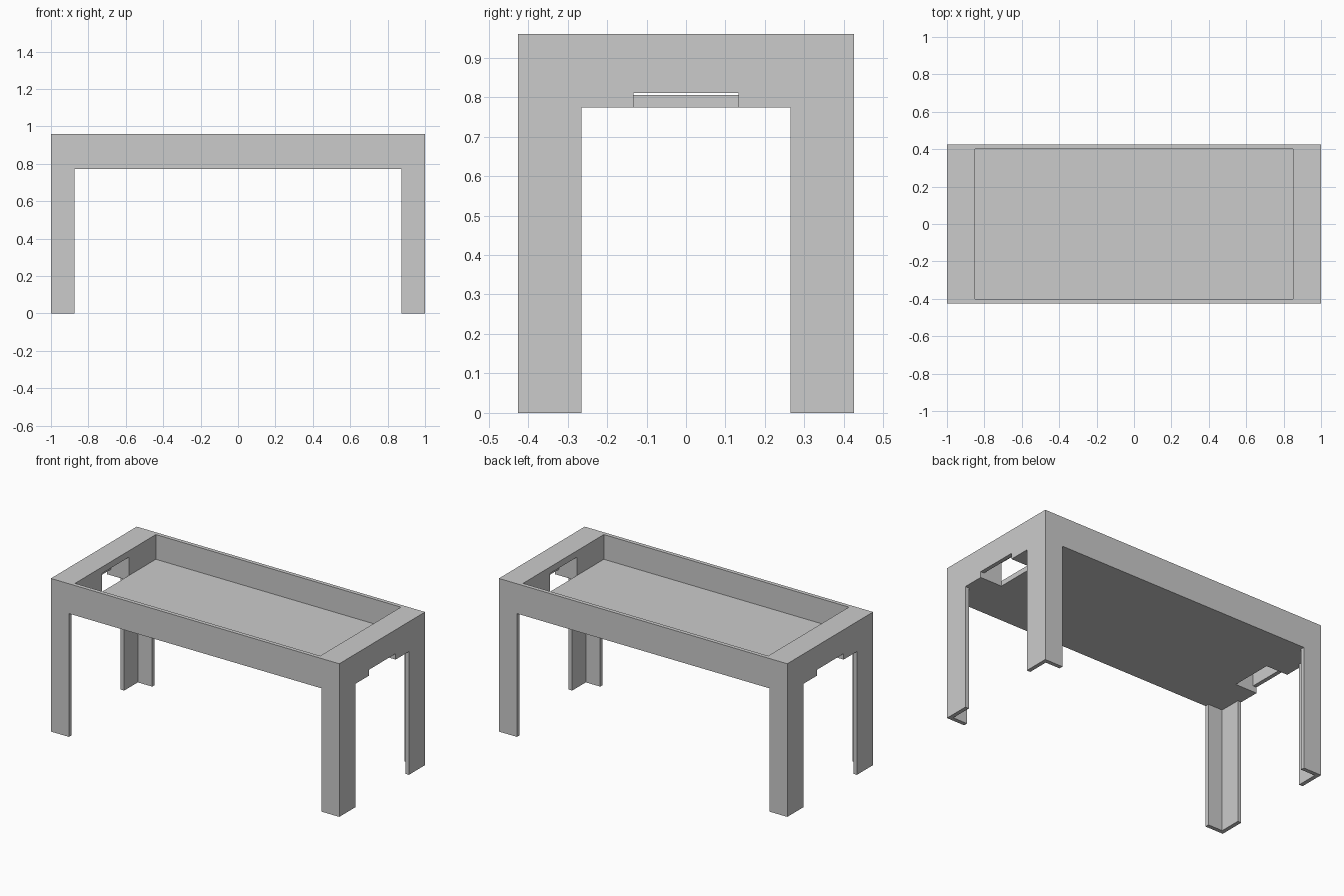
import bpy, bmesh

if "Cube" in bpy.data.objects:
    bpy.data.objects.remove(bpy.data.objects["Cube"])

HX, HY = 1.0, 0.425          # outer half sizes
TOP, UNDER = 0.96, 0.773     # body top and underside
FLOOR = 0.805                # tray floor
T = 0.025                    # wall thickness


def new_object(name, bm):
    bmesh.ops.recalc_face_normals(bm, faces=bm.faces)
    mesh = bpy.data.meshes.new(name)
    bm.to_mesh(mesh)
    bm.free()
    ob = bpy.data.objects.new(name, mesh)
    bpy.context.collection.objects.link(ob)
    return ob


def box(name, x0, x1, y0, y1, z0, z1):
    bm = bmesh.new()
    bmesh.ops.create_cube(bm, size=1)
    for v in bm.verts:
        v.co.x = x1 if v.co.x > 0 else x0
        v.co.y = y1 if v.co.y > 0 else y0
        v.co.z = z1 if v.co.z > 0 else z0
    return new_object(name, bm)


def cut(target, cutter):
    mod = target.modifiers.new("cut", 'BOOLEAN')
    mod.operation = 'DIFFERENCE'
    mod.solver = 'EXACT'
    mod.object = cutter
    bpy.context.view_layer.objects.active = target
    bpy.ops.object.modifier_apply(modifier=mod.name)
    bpy.data.objects.remove(cutter)


# Table body: block with a recessed tray
body = box("table_body", -HX, HX, -HY, HY, UNDER, TOP)
cut(body, box("tray_cutter", -0.85, 0.85, -0.4, 0.4, FLOOR, TOP + 0.1))

# Hand pockets at both ends, open to the tray and below, with a low outer notch
for s in (-1, 1):
    xs = sorted((s * 0.85, s * (HX - T)))
    cut(body, box("pocket_cutter", *xs, -0.133, 0.133, UNDER - 0.1, 0.92))
    xs = sorted((s * 0.95, s * (HX + 0.1)))
    cut(body, box("notch_cutter", *xs, -0.133, 0.133, UNDER - 0.1, 0.81))

# L-section corner legs
A, B = 0.125, 0.16
profile = [(HX, HY), (HX - A, HY), (HX - A, HY - T),
           (HX - T, HY - T), (HX - T, HY - B), (HX, HY - B)]
for sx, side in ((-1, "left"), (1, "right")):
    for sy, end in ((-1, "front"), (1, "back")):
        bm = bmesh.new()
        face = bm.faces.new([bm.verts.new((sx * x, sy * y, 0)) for x, y in profile])
        ext = bmesh.ops.extrude_face_region(bm, geom=[face], use_keep_orig=True)
        top = [v for v in ext["geom"] if isinstance(v, bmesh.types.BMVert)]
        bmesh.ops.translate(bm, verts=top, vec=(0, 0, UNDER))
        new_object(f"{end}_{side}_leg", bm)
